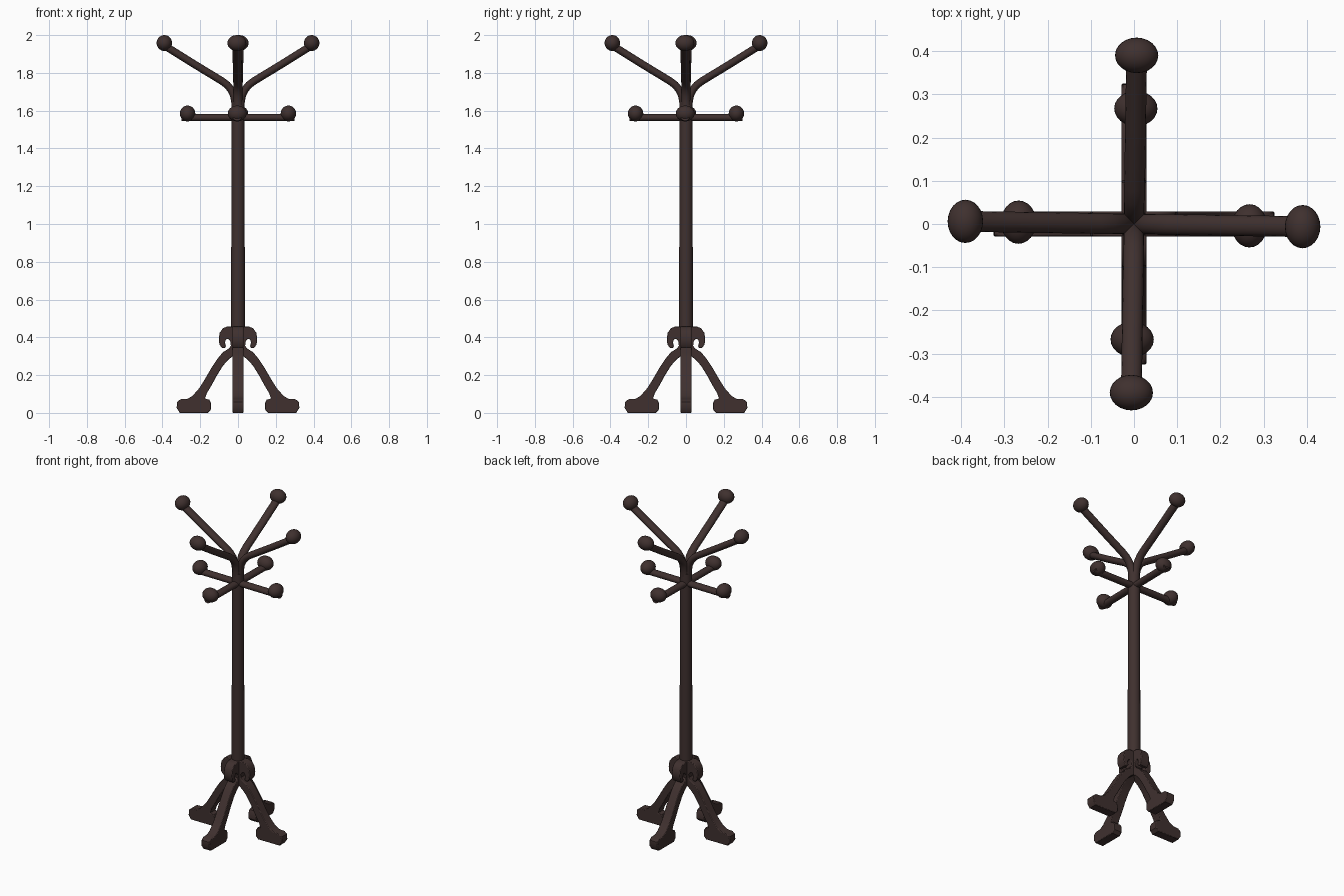
import bpy, bmesh, math
from mathutils import Vector, Matrix

if "Cube" in bpy.data.objects:
    bpy.data.objects.remove(bpy.data.objects["Cube"])

wood = bpy.data.materials.new("dark_wood")
wood.diffuse_color = (0.05, 0.03, 0.028, 1)
wood.use_nodes = True
wood.node_tree.nodes["Principled BSDF"].inputs["Base Color"].default_value = wood.diffuse_color


def finish(name, bm, turn=0.0, sharp=40):
    bmesh.ops.recalc_face_normals(bm, faces=bm.faces)
    me = bpy.data.meshes.new(name)
    bm.to_mesh(me)
    bm.free()
    me.materials.append(wood)
    ob = bpy.data.objects.new(name, me)
    bpy.context.collection.objects.link(ob)
    ob.rotation_euler.z = turn
    bpy.ops.object.select_all(action='DESELECT')
    ob.select_set(True)
    bpy.context.view_layer.objects.active = ob
    bpy.ops.object.shade_smooth_by_angle(angle=math.radians(sharp))
    return ob


def rod(name, path, half_thick, half_wide, turn):
    """Sweep an oval section along a path in the xz plane."""
    bm = bmesh.new()
    pts = [Vector((x, 0, z)) for x, z in path]
    rings, n = [], 16
    for i, p in enumerate(pts):
        t = (pts[min(i + 1, len(pts) - 1)] - pts[max(i - 1, 0)]).normalized()
        side = Vector((-t.z, 0, t.x))
        rings.append([bm.verts.new(p + side * half_thick * math.cos(a) + Vector((0, half_wide * math.sin(a), 0)))
                      for a in (2 * math.pi * k / n for k in range(n))])
    for r, s in zip(rings, rings[1:]):
        for k in range(n):
            bm.faces.new((r[k], r[(k + 1) % n], s[(k + 1) % n], s[k]))
    bm.faces.new(rings[0])
    bm.faces.new(rings[-1])
    return finish(name, bm, turn)


def knob(name, x, z, turn):
    bm = bmesh.new()
    bmesh.ops.create_uvsphere(bm, u_segments=24, v_segments=14, radius=1,
                              matrix=Matrix.Translation((x, 0, z)) @ Matrix.Diagonal((0.041, 0.05, 0.042, 1)))
    return finish(name, bm, turn)


def leg(name, outline, half, turn):
    """Extrude the scroll-shaped leg outline sideways."""
    bm = bmesh.new()
    face = bm.faces.new([bm.verts.new((x, -half, z)) for x, z in outline])
    ext = bmesh.ops.extrude_face_region(bm, geom=[face])
    bmesh.ops.translate(bm, vec=(0, 2 * half, 0),
                        verts=[v for v in ext["geom"] if isinstance(v, bmesh.types.BMVert)])
    ob = finish(name, bm, turn)
    bev = ob.modifiers.new("soft_edges", 'BEVEL')
    bev.width = 0.004
    bev.segments = 2
    bev.limit_method = 'ANGLE'
    bev.angle_limit = math.radians(60)
    return ob


# Central pole
bm = bmesh.new()
bmesh.ops.create_cone(bm, cap_ends=True, segments=20, radius1=0.037, radius2=0.034, depth=1.30,
                      matrix=Matrix.Translation((0, 0, 0.98)))
finish("pole", bm)

upper_path = [(0.013, 1.58), (0.015, 1.64), (0.022, 1.68), (0.037, 1.712),
              (0.058, 1.737), (0.085, 1.757), (0.23, 1.845), (0.39, 1.945)]
lower_path = [(0.0, 1.563), (0.15, 1.563), (0.285, 1.563), (0.297, 1.565)]

# Leg outline: scroll, outer edge, foot, inner edge
leg_outline = [(0, 0.462), (0.055, 0.462), (0.08, 0.452), (0.097, 0.428), (0.102, 0.395),
               (0.098, 0.365), (0.085, 0.348), (0.07, 0.346), (0.064, 0.358), (0.069, 0.377),
               (0.063, 0.394), (0.05, 0.396), (0.041, 0.382), (0.038, 0.36), (0.048, 0.345),
               (0.08, 0.325), (0.107, 0.293), (0.142, 0.24), (0.175, 0.183), (0.205, 0.135),
               (0.24, 0.095), (0.268, 0.078), (0.305, 0.076), (0.322, 0.062), (0.325, 0.03),
               (0.308, 0.004), (0.16, 0.004), (0.143, 0.022), (0.142, 0.055), (0.152, 0.074),
               (0.175, 0.08), (0.165, 0.108), (0.14, 0.15), (0.11, 0.205), (0.08, 0.253),
               (0.05, 0.287), (0.0, 0.325)]

# Four of each: upper arm, lower hook, leg
for i, side in enumerate(("right", "back", "left", "front")):
    a = i * math.pi / 2
    skew = a - math.radians(0.9)
    rod("upper_arm_" + side, upper_path, 0.02, 0.024, skew)
    knob("upper_knob_" + side, 0.39, 1.958, skew)
    rod("lower_hook_" + side, lower_path, 0.019, 0.023, skew)
    knob("lower_knob_" + side, 0.267, 1.585, skew)
    leg("leg_" + side, leg_outline, 0.029, a)
bpy.context.view_layer.update()

# Rest the feet on the ground
for ob in bpy.data.objects:
    if ob.name.startswith("leg"):
        ob.location.z = -0.004
